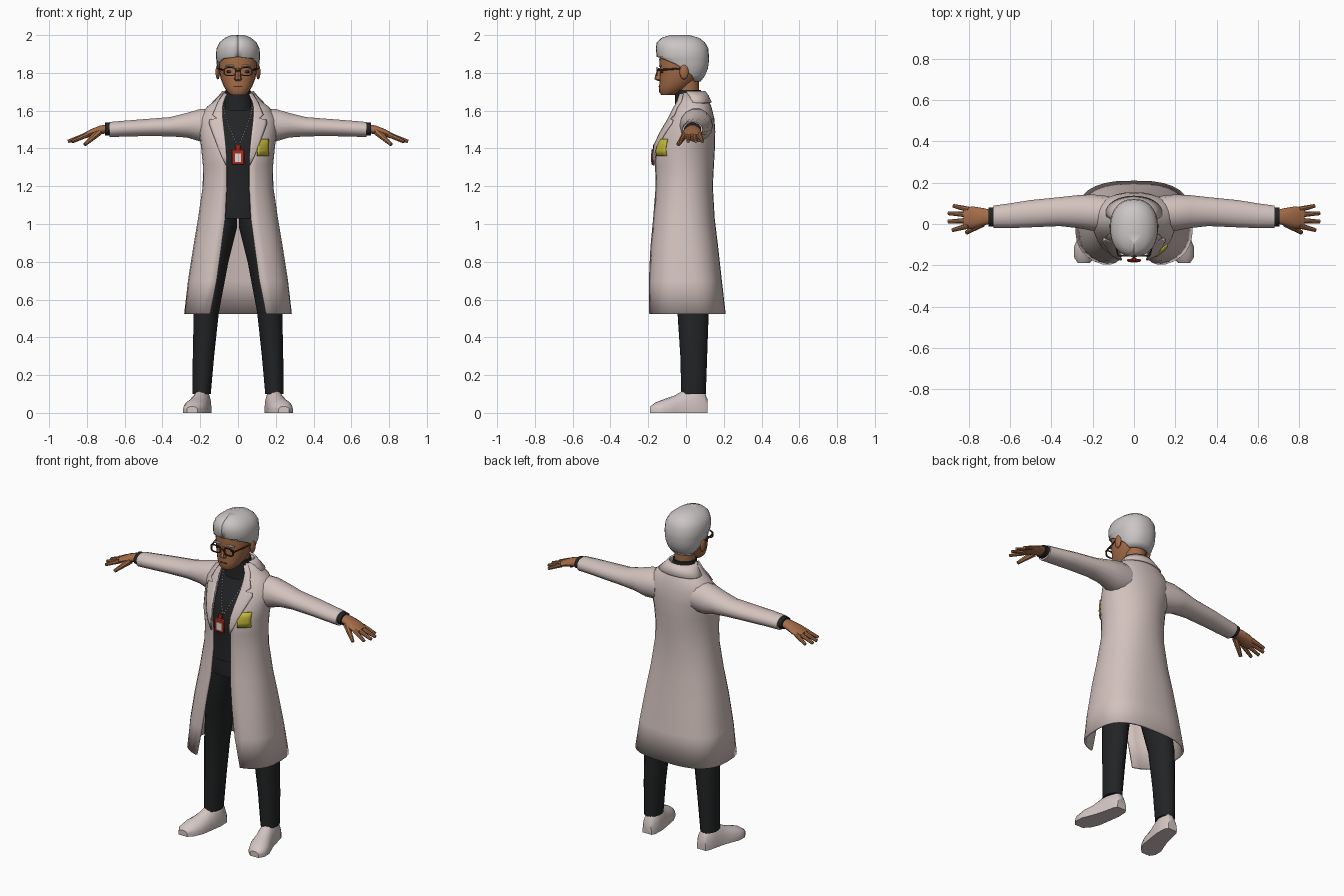
import bpy, bmesh, math
from mathutils import Vector, Matrix

if "Cube" in bpy.data.objects:
    bpy.data.objects.remove(bpy.data.objects["Cube"])

def material(name, r, g, b):
    m = bpy.data.materials.new(name)
    m.diffuse_color = (r, g, b, 1)
    m.use_nodes = True
    m.node_tree.nodes["Principled BSDF"].inputs["Base Color"].default_value = m.diffuse_color
    return m

COAT = material("coat_cloth", 0.65, 0.54, 0.51)
SHOE = material("shoe_white", 0.66, 0.57, 0.55)
HAIR = material("hair_grey", 0.60, 0.56, 0.56)
SKIN = material("skin", 0.37, 0.15, 0.065)
BLACK = material("black_cloth", 0.016, 0.017, 0.018)
FRAME = material("dark_brown", 0.06, 0.025, 0.012)
RED = material("badge_red", 0.42, 0.025, 0.015)
YELLOW = material("note_yellow", 0.55, 0.48, 0.04)
WHITE = material("paper_white", 0.75, 0.72, 0.70)

def finish(name, bm, mat, angle=40, solid=0, fix=True):
    if fix:
        bmesh.ops.recalc_face_normals(bm, faces=bm.faces)
    me = bpy.data.meshes.new(name)
    bm.to_mesh(me)
    bm.free()
    me.materials.append(mat)
    ob = bpy.data.objects.new(name, me)
    bpy.context.collection.objects.link(ob)
    if solid:
        mod = ob.modifiers.new("thickness", 'SOLIDIFY')
        mod.thickness, mod.offset = solid, -1
    bpy.ops.object.select_all(action='DESELECT')
    ob.select_set(True)
    bpy.context.view_layer.objects.active = ob
    bpy.ops.object.shade_smooth_by_angle(angle=math.radians(angle))
    return ob

def loft(name, rings, mat, closed=True, caps=(True, True), **kw):
    bm = bmesh.new()
    vs = [[bm.verts.new(p) for p in r] for r in rings]
    n = len(vs[0])
    for a, b in zip(vs, vs[1:]):
        for j in range(n if closed else n - 1):
            k = (j + 1) % n
            bm.faces.new((a[j], a[k], b[k], b[j]))
    if caps[0]:
        bm.faces.new(vs[0][::-1])
    if caps[1]:
        bm.faces.new(vs[-1])
    return finish(name, bm, mat, fix=closed, **kw)

def power(v, e):
    return math.copysign(abs(v) ** e, v)

def arc(z, w, yf, yb, t0=0, e=1, n=28):
    """Open horizontal ring, starting and ending either side of the front."""
    cy, hy = (yf + yb) / 2, (yb - yf) / 2
    ts = [t0 + (2 * math.pi - 2 * t0) * i / n for i in range(n + 1)]
    return [(w * power(math.sin(t), e), cy - hy * power(math.cos(t), e), z) for t in ts]

def oval(z, w, yf, yb, cx=0, n=16, e=1):
    return [(x + cx, y, zz) for x, y, zz in arc(z, w, yf, yb, 0, e, n)[:-1]]

def cross(x, cy, cz, ry, rz, s, n=14):
    return [(s * x, cy + ry * math.cos(a), cz + rz * math.sin(a))
            for a in (2 * math.pi * i / n for i in range(n))]

def rod(name, a, b, r1, r2, mat, n=8):
    a, b = Vector(a), Vector(b)
    d = b - a
    bm = bmesh.new()
    m = Matrix.Translation((a + b) / 2) @ d.to_track_quat('Z', 'Y').to_matrix().to_4x4()
    bmesh.ops.create_cone(bm, cap_ends=True, segments=n, radius1=r1, radius2=r2,
                          depth=d.length, matrix=m)
    return finish(name, bm, mat)

def box(name, loc, size, mat, bevel=0):
    bm = bmesh.new()
    bmesh.ops.create_cube(bm, size=1, matrix=Matrix.Translation(loc) @ Matrix.Diagonal((*size, 1)))
    if bevel:
        bmesh.ops.bevel(bm, geom=bm.edges[:], offset=bevel, segments=1, affect='EDGES')
    return finish(name, bm, mat)

def ball(name, loc, size, mat, seg=12):
    bm = bmesh.new()
    bmesh.ops.create_uvsphere(bm, u_segments=seg, v_segments=seg // 2 + 1, radius=1,
                              matrix=Matrix.Translation(loc) @ Matrix.Diagonal((*size, 1)))
    return finish(name, bm, mat)

# Coat profile: height, half width, front y, back y, half opening, squareness
PROFILE = [(0.525, .285, -.21, .21, .15, .72), (0.70, .265, -.205, .19, .115, .75),
           (0.88, .237, -.195, .17, .09, .8), (1.03, .212, -.18, .152, .07, .88),
           (1.20, .187, -.168, .142, .062, .95), (1.31, .186, -.173, .148, .062, 1),
           (1.40, .195, -.178, .153, .067, 1), (1.49, .205, -.135, .155, .075, .95),
           (1.56, .205, -.092, .15, .085, .9), (1.62, .165, -.065, .135, .085, .9),
           (1.65, .125, -.055, .122, .08, .95), (1.695, .085, -.045, .10, .065, 1)]

def profile_at(z):
    for a, b in zip(PROFILE, PROFILE[1:]):
        if z <= b[0]:
            f = (z - a[0]) / (b[0] - a[0])
            return [p + (q - p) * f for p, q in zip(a, b)]
    return list(PROFILE[-1])

def coat_y(x, z, inset=0.0):
    _, w, yf, yb, _, e = profile_at(z)
    w, yf, yb = w - inset, yf + inset, yb - inset
    t = math.asin(min(1, (abs(x) / w) ** (1 / e)))
    return (yf + yb) / 2 - (yb - yf) / 2 * math.cos(t) ** e

loft("coat_body", [arc(z, w, yf, yb, math.asin((g / w) ** (1 / e)), e)
                   for z, w, yf, yb, g, e in PROFILE],
     COAT, closed=False, caps=(False, False), solid=.012)
# Folded collar behind the neck
loft("coat_collar", [arc(1.645, .137, -.03, .137, 1.35), arc(1.68, .102, -.035, .12, 1.2),
                     arc(1.705, .083, -.04, .102, 1.1)],
     COAT, closed=False, caps=(False, False), solid=.01)

def plate(name, rows, s, mat, lift, cols=5):
    """Thin sheet lying on the coat front; rows are (z, inner x, outer x)."""
    rings = [[(s * x, coat_y(x, z) - lift, z) for x in
              (a + (b - a) * i / cols for i in range(cols + 1))][::s] for z, a, b in rows]
    return loft(name, rings, mat, closed=False, caps=(False, False), solid=.009)

LAPEL = [(1.31, .060, .064), (1.36, .062, .088), (1.42, .066, .112), (1.48, .072, .135),
         (1.535, .078, .155), (1.553, .080, .150), (1.560, .081, .112), (1.578, .082, .135),
         (1.62, .083, .118), (1.65, .078, .105), (1.69, .062, .080)]
for s, side in ((1, "left"), (-1, "right")):
    plate("lapel_" + side, LAPEL, s, COAT, .011)
plate("pocket_note", [(1.36 + .03 * i, .105, .165) for i in range(4)], 1, YELLOW, .01)

# Sweater, hips and high neck
loft("sweater", [oval(z, w - .03, yf + .03, yb - .03, n=24)
                 for z, w, yf, yb, _, _ in map(profile_at, (1.11, 1.2, 1.31, 1.4, 1.49, 1.56, 1.62, 1.66))],
     BLACK)
loft("sweater_hem", [oval(1.03, .165, -.148, .118, n=24), oval(1.06, .165, -.15, .12, n=24),
                     oval(1.125, .157, -.146, .115, n=24)], BLACK)
loft("high_neck", [oval(1.60, .085, -.062, .09), oval(1.65, .074, -.058, .085),
                   oval(1.71, .066, -.06, .08)], BLACK)
loft("neck", [oval(1.66, .058, -.05, .07), oval(1.77, .06, -.05, .07)], SKIN)

for s, side in ((1, "left"), (-1, "right")):
    # Sleeve, cuff and hand
    loft("sleeve_" + side, [cross(*r, s) for r in (
        (.12, .05, 1.525, .085, .09), (.20, .055, 1.523, .088, .088), (.27, .06, 1.523, .080, .067),
        (.36, .06, 1.515, .070, .052), (.50, .05, 1.51, .066, .046), (.60, .04, 1.505, .060, .043),
        (.68, .035, 1.50, .054, .041))], COAT)
    loft("cuff_" + side, [cross(x, .035, 1.503, .046, .034, s) for x in (.67, .705)], BLACK)
    loft("palm_" + side, [cross(*r, s) for r in (
        (.69, .035, 1.504, .032, .024), (.73, .035, 1.498, .042, .024),
        (.78, .032, 1.481, .053, .021), (.825, .030, 1.463, .050, .014))], SKIN)
    for i, (y0, y1, x1) in enumerate(((.070, .088, .875), (.045, .052, .90),
                                      (.017, .012, .90), (-.008, -.030, .88))):
        rod(f"finger_{i + 1}_{side}", (s * .80, y0, 1.472), (s * x1, y1, 1.437), .014, .009, SKIN)
    rod("thumb_" + side, (s * .735, .005, 1.488), (s * .812, -.042, 1.42), .02, .010, SKIN)

    # Trouser leg
    loft("trouser_leg_" + side, [oval(z, w, yf, yb, s * cx, 14) for z, cx, w, yf, yb in (
        (.10, .192, .049, -.025, .105), (.30, .183, .058, -.03, .112), (.53, .168, .068, -.045, .12),
        (.80, .125, .076, -.09, .12), (.98, .083, .079, -.13, .115), (1.07, .078, .075, -.13, .11))],
        BLACK)
    # Shoe, lofted from heel to toe with a flat sole
    rings = []
    for y, cx, w, h in ((.115, .185, .030, .07), (.095, .185, .042, .115), (.035, .19, .05, .138),
                        (-.015, .20, .053, .118), (-.06, .212, .058, .092), (-.11, .226, .064, .075),
                        (-.16, .238, .053, .056), (-.19, .243, .028, .034)):
        top = [(s * (cx + w * math.cos(a)), y, .02 + (h - .02) * math.sin(a))
               for a in (math.pi * i / 8 for i in range(9))]
        rings.append(top + [(s * (cx - w), y, 0), (s * (cx + w), y, 0)])
    loft("shoe_" + side, rings, SHOE)

    # Ear, eyebrow and glasses
    ball("ear_" + side, (s * .107, -.01, 1.805), (.012, .024, .04), SKIN)
    box("eyebrow_" + side, (s * .045, -.136, 1.838), (.05, .014, .01), HAIR, .003)
    bm = bmesh.new()
    n, ring = 14, []
    for i in range(n):
        a = 2 * math.pi * i / n
        for r, dy in ((1.12, 0), (1.12, -.007), (.88, -.007), (.88, 0)):
            ring.append(bm.verts.new((s * .043 + .031 * r * power(math.cos(a), .6),
                                      -.150 + dy, 1.807 + .021 * r * power(math.sin(a), .6))))
    for i in range(n):
        for k in range(4):
            j = (i + 1) % n
            bm.faces.new((ring[4 * i + k], ring[4 * j + k],
                          ring[4 * j + (k + 1) % 4], ring[4 * i + (k + 1) % 4]))
    finish("glasses_rim_" + side, bm, FRAME)
    rod("glasses_temple_" + side, (s * .077, -.152, 1.815), (s * .112, -.005, 1.825), .005, .004, FRAME, 6)
    box("eye_" + side, (s * .043, -.126, 1.806), (.034, .012, .011), FRAME, .003)

    # Bead chain running down to the badge
    for i in range(15):
        f = i / 14
        x, z = .076 - .070 * f ** 1.3, 1.615 - .195 * f
        ball(f"bead_{i + 1}_{side}", (s * x, coat_y(x, z, .03) - .005, z), (.005,) * 3, WHITE, 6)

rod("glasses_bridge", (-.013, -.154, 1.812), (.013, -.154, 1.812), .004, .004, FRAME, 6)

# Badge on the chest
box("badge", (0, -.176, 1.355), (.068, .014, .085), RED, .005)
box("badge_clip", (0, -.170, 1.407), (.026, .012, .028), RED, .003)
box("badge_card", (0, -.184, 1.352), (.034, .005, .045), WHITE)

# Head, nose and mouth
loft("head", [oval(z, w, yf, yb, n=20, e=.9) for z, w, yf, yb in (
    (1.683, .038, -.132, -.06), (1.70, .058, -.142, -.02), (1.73, .076, -.142, .02),
    (1.77, .092, -.140, .06), (1.82, .101, -.138, .085), (1.87, .103, -.142, .095),
    (1.93, .098, -.135, .095), (1.97, .065, -.10, .06))], SKIN)
loft("nose", [oval(z, w, yf, -.12, n=8) for z, w, yf in (
    (1.757, .014, -.148), (1.766, .021, -.166), (1.782, .016, -.165), (1.825, .009, -.148))], SKIN)
box("mouth", (0, -.142, 1.727), (.045, .006, .005), FRAME)

# Short swept hair, open around the face
loft("hair", [arc(z, w, yf, yb, math.radians(t), .9) for z, w, yf, yb, t in (
    (1.755, .078, -.08, .078, 122), (1.785, .098, -.11, .10, 108), (1.82, .109, -.13, .115, 88),
    (1.85, .114, -.14, .12, 68), (1.875, .116, -.152, .122, 38), (1.885, .117, -.155, .122, 0),
    (1.93, .114, -.160, .118, 0), (1.962, .098, -.155, .10, 0), (1.985, .070, -.13, .07, 0),
    (2.0, .035, -.085, .02, 0))], HAIR, closed=False, caps=(False, True), solid=.014)
